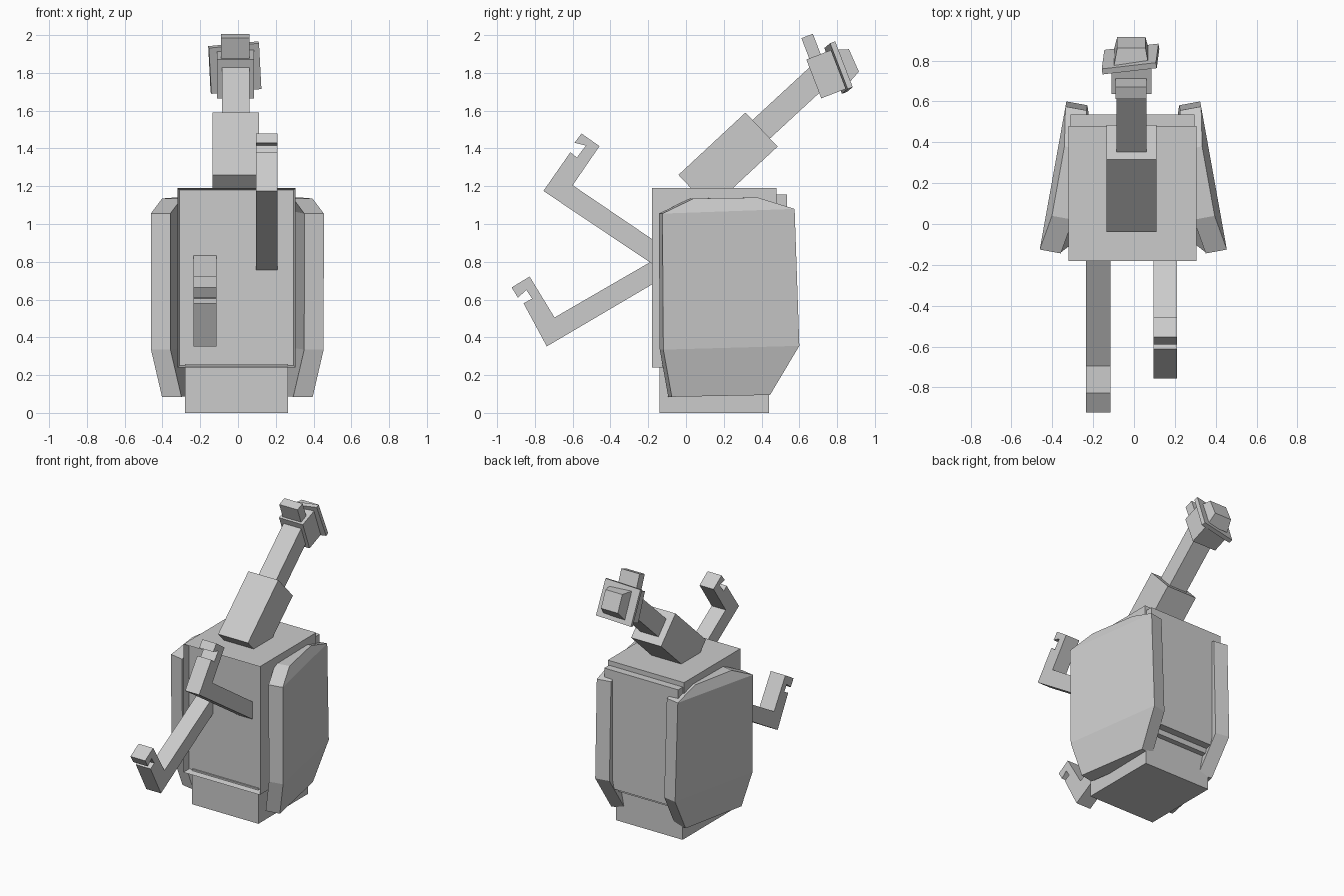
import bpy, bmesh, math
from mathutils import Vector, Matrix

if "Cube" in bpy.data.objects:
    bpy.data.objects.remove(bpy.data.objects["Cube"])

grey = bpy.data.materials.new("plain grey")
grey.diffuse_color = (0.6, 0.6, 0.6, 1)
grey.use_nodes = True
grey.node_tree.nodes["Principled BSDF"].inputs["Base Color"].default_value = grey.diffuse_color


def finish(name, bm):
    bmesh.ops.recalc_face_normals(bm, faces=bm.faces[:])
    me = bpy.data.meshes.new(name)
    bm.to_mesh(me)
    bm.free()
    me.materials.append(grey)
    ob = bpy.data.objects.new(name, me)
    bpy.context.collection.objects.link(ob)
    return ob


def box(name, lo, hi, rot=None):
    """Box between two corners, turned about its own centre."""
    lo, hi = Vector(lo), Vector(hi)
    m = Matrix.Translation((lo + hi) / 2)
    if rot:
        m = m @ rot
    bm = bmesh.new()
    bmesh.ops.create_cube(bm, size=1, matrix=m @ Matrix.Diagonal((*(hi - lo), 1)))
    return finish(name, bm)


def loft(name, ring_a, ring_b):
    """Solid between two matching rings of points."""
    bm = bmesh.new()
    a = [bm.verts.new(p) for p in ring_a]
    b = [bm.verts.new(p) for p in ring_b]
    n = len(a)
    bm.faces.new(a)
    bm.faces.new(b[::-1])
    for i in range(n):
        j = (i + 1) % n
        bm.faces.new((a[i], b[i], b[j], a[j]))
    return finish(name, bm)


def slab(name, yz, x0, x1):
    """Side profile extruded across x."""
    return loft(name, [(x0, y, z) for y, z in yz], [(x1, y, z) for y, z in yz])


# Base and back panel
box("base", (-0.28, -0.14, 0), (0.265, 0.44, 0.26))
box("back_panel", (-0.31, 0.46, 0.28), (0.295, 0.535, 1.155))

# Body with a recessed front
bm = bmesh.new()
bmesh.ops.create_cube(bm, size=1, matrix=Matrix.Translation((-0.0075, 0.15, 0.715))
                      @ Matrix.Diagonal((0.625, 0.66, 0.95, 1)))
front = [f for f in bm.faces if f.normal.y < -0.9]
bmesh.ops.inset_region(bm, faces=front, thickness=0.011, use_even_offset=True)
bmesh.ops.translate(bm, verts=front[0].verts[:], vec=(0, 0.05, 0))
finish("body", bm)

# Side panels: angled slabs whose top and bottom bend inward
PANEL_CX = -0.0035


def side_panel(name, side):
    # y, z, inward bend
    rows = [(-0.125, 1.055, 0), (0.04, 1.135, 0.03), (0.38, 1.14, 0.03), (0.575, 1.08, 0),
            (0.60, 0.355, 0), (0.445, 0.095, 0.05), (-0.075, 0.085, 0.05), (-0.12, 0.335, 0)]
    outer, inner = [], []
    for y, z, bend in rows:
        x = 0.457 - 0.18 * (y + 0.12) - bend
        outer.append((PANEL_CX + side * x, y, z))
        inner.append((PANEL_CX + side * (x - 0.103), y - 0.019, z))
    # triangulated creases: main sheet, top flap and bottom flap
    bm = bmesh.new()
    o = [bm.verts.new(p) for p in outer]
    i = [bm.verts.new(p) for p in inner]
    for v in (o, i):
        for idx in ((0, 3, 4, 7), (0, 1, 2, 3), (4, 5, 6, 7)):
            bm.faces.new([v[k] for k in idx])
    for k in range(8):
        j = (k + 1) % 8
        bm.faces.new((o[k], o[j], i[j], i[k]))
    finish(name, bm)


side_panel("right_side_panel", 1)
side_panel("left_side_panel", -1)

# Neck in two sections
slab("lower_neck", [(-0.04, 1.26), (0.315, 1.59), (0.485, 1.41), (0.13, 1.08)], -0.135, 0.11)
slab("upper_neck", [(0.33, 1.53), (0.66, 1.835), (0.75, 1.735), (0.42, 1.43)], -0.085, 0.06)

# Head, crest and tilted face plate
tilt = Matrix.Rotation(math.radians(21), 4, 'X')
box("head", (-0.11, 0.672, 1.683), (0.085, 0.812, 1.903), tilt)
box("crest", (-0.09, 0.633, 1.865), (0.06, 0.698, 2.0), tilt)
plate_turn = (Matrix.Rotation(math.radians(3), 4, 'Y').inverted() @ tilt
              @ Matrix.Rotation(math.radians(7), 4, 'Z'))
box("face_plate", (-0.151, 0.793, 1.698), (0.117, 0.822, 1.958), plate_turn)


# Tapered snout
def tilted_ring(cy, cz, w, h):
    up = Vector((0, -math.sin(math.radians(24)), math.cos(math.radians(24))))
    c = Vector((-0.013, cy, cz))
    return [c + Vector((sx * w / 2, 0, 0)) + up * (sz * h / 2)
            for sx, sz in ((-1, -1), (1, -1), (1, 1), (-1, 1))]


loft("snout", tilted_ring(0.815, 1.83, 0.17, 0.2), tilted_ring(0.889, 1.866, 0.138, 0.13))

# Bent arms with notched hands
slab("right_arm", [(-0.755, 1.175), (-0.612, 1.38), (-0.578, 1.352), (-0.53, 1.415), (-0.59, 1.43),
                   (-0.553, 1.479), (-0.458, 1.412), (-0.60, 1.205), (-0.1, 0.866), (-0.1, 0.736)],
     0.095, 0.21)
slab("left_arm", [(-0.737, 0.352), (-0.86, 0.58), (-0.815, 0.605), (-0.845, 0.65), (-0.89, 0.61),
                  (-0.923, 0.664), (-0.828, 0.722), (-0.696, 0.505), (-0.1, 0.85), (-0.1, 0.727)],
     -0.235, -0.115)
